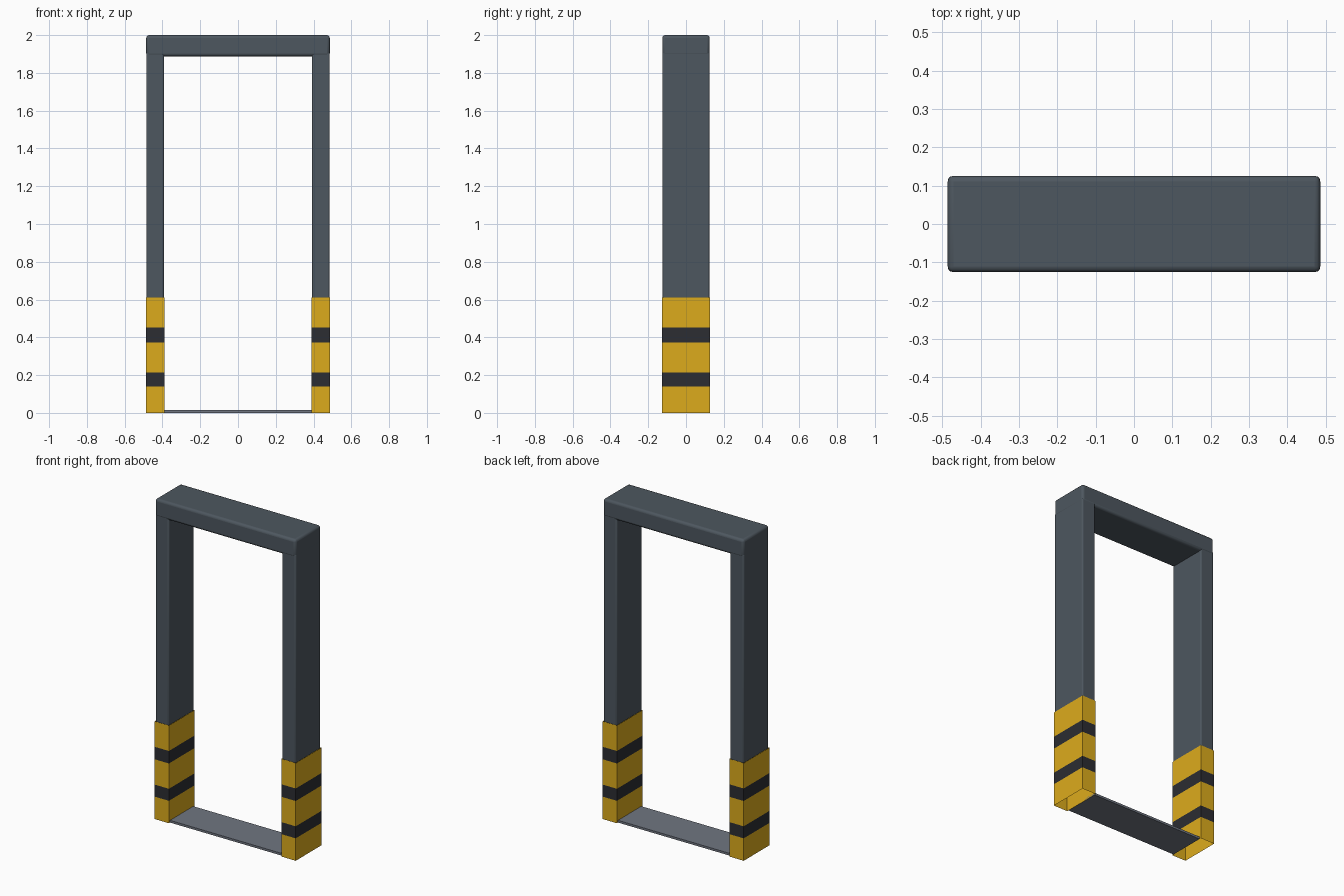
import bpy, bmesh

if "Cube" in bpy.data.objects:
    bpy.data.objects.remove(bpy.data.objects["Cube"])


def material(name, rgb):
    m = bpy.data.materials.new(name)
    m.diffuse_color = (*rgb, 1)
    m.use_nodes = True
    m.node_tree.nodes["Principled BSDF"].inputs["Base Color"].default_value = m.diffuse_color
    return m


steel = material("dark_steel", (0.075, 0.095, 0.115))
yellow = material("hazard_yellow", (0.72, 0.41, 0.012))
black = material("hazard_black", (0.025, 0.026, 0.032))
plate = material("plate_grey", (0.16, 0.18, 0.22))


def box(name, lo, hi, mat, bevel=0.0):
    size = [b - a for a, b in zip(lo, hi)]
    mid = [(a + b) / 2 for a, b in zip(lo, hi)]
    bpy.ops.mesh.primitive_cube_add(size=1, location=mid)
    ob = bpy.context.object
    ob.name = name
    ob.scale = size
    bpy.ops.object.transform_apply(location=False, rotation=False, scale=True)
    ob.data.materials.append(mat)
    if bevel:
        mod = ob.modifiers.new("Bevel", "BEVEL")
        mod.width = bevel
        mod.segments = 3
        bpy.ops.object.shade_smooth_by_angle()
    return ob


def guard(name, x0, x1, y):
    """Open sleeve built of stacked rings, banded yellow and black."""
    levels = [0, 0.14, 0.215, 0.373, 0.451, 0.61]
    bm = bmesh.new()
    rings = [[bm.verts.new(p) for p in
              ((x0, -y, z), (x1, -y, z), (x1, y, z), (x0, y, z))] for z in levels]
    for i, (a, b) in enumerate(zip(rings, rings[1:])):
        for k in range(4):
            n = (k + 1) % 4
            bm.faces.new((a[k], a[n], b[n], b[k])).material_index = i % 2
    mesh = bpy.data.meshes.new(name)
    bm.to_mesh(mesh)
    bm.free()
    mesh.materials.append(yellow)
    mesh.materials.append(black)
    bpy.context.collection.objects.link(bpy.data.objects.new(name, mesh))


# Uprights with their striped guards
for side, s in (("left", -1), ("right", 1)):
    xa, xb = sorted((s * 0.391, s * 0.485))
    box(side + "_post", (xa, -0.124, 0.605), (xb, 0.124, 1.91), steel, 0.008)
    xa, xb = sorted((s * 0.389, s * 0.487))
    guard(side + "_striped_guard", xa, xb, 0.126)

# Rounded header across the top
box("top_beam", (-0.486, -0.1255, 1.888), (0.486, 0.1255, 2.0), steel, 0.015)

# Thin floor plate between the guards
box("threshold_plate", (-0.389, -0.115, 0.0), (0.389, 0.115, 0.014), plate)
